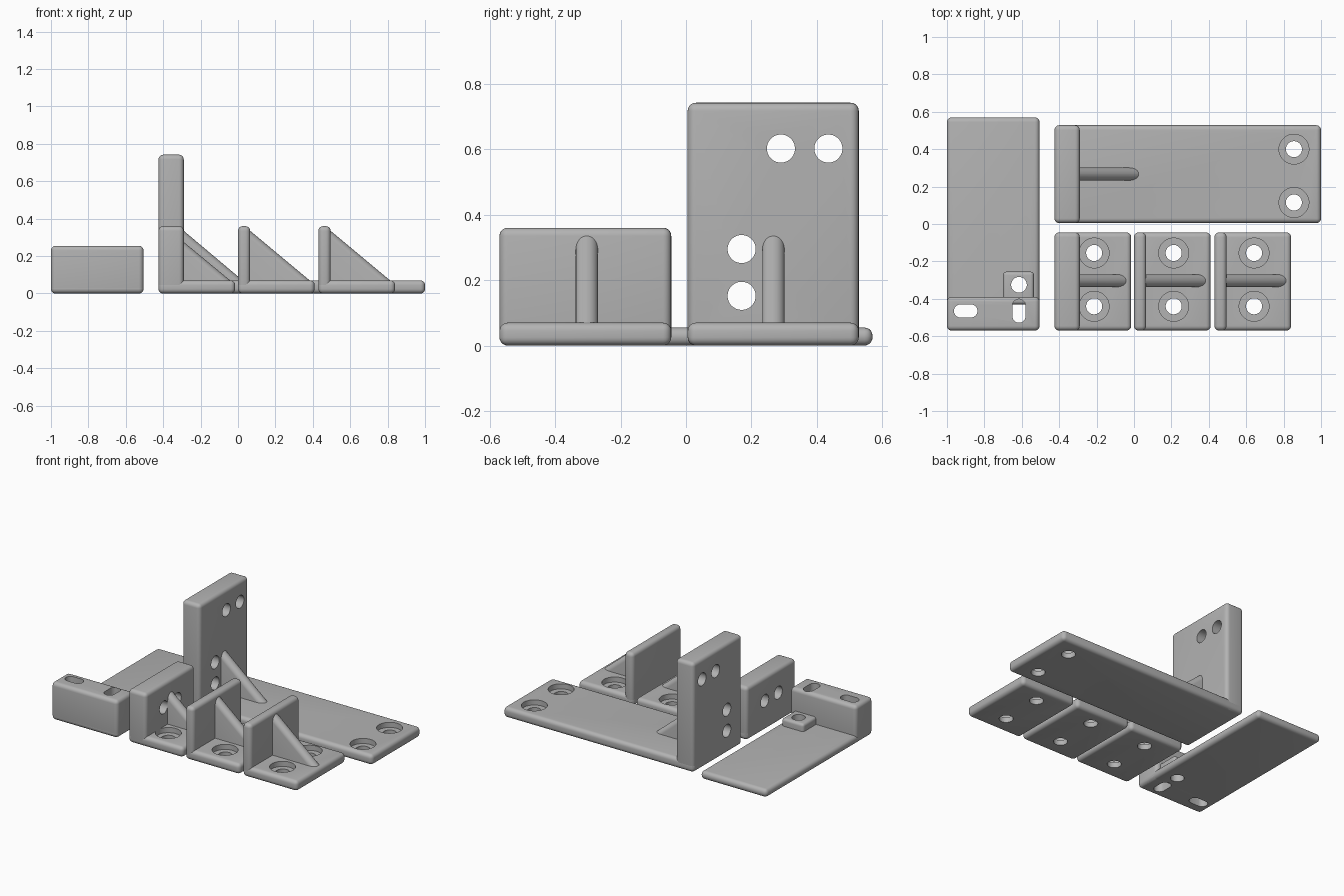
import bpy, bmesh, math
from mathutils import Vector, Matrix

if "Cube" in bpy.data.objects:
    bpy.data.objects.remove(bpy.data.objects["Cube"])

grey = bpy.data.materials.new("plain grey")
grey.use_nodes = True
COLOR = (0.45, 0.45, 0.45, 1)
grey.diffuse_color = COLOR
grey.node_tree.nodes["Principled BSDF"].inputs["Base Color"].default_value = COLOR


def finish(name, bm):
    bmesh.ops.recalc_face_normals(bm, faces=bm.faces)
    mesh = bpy.data.meshes.new(name)
    bm.to_mesh(mesh)
    bm.free()
    mesh.materials.append(grey)
    obj = bpy.data.objects.new(name, mesh)
    bpy.context.collection.objects.link(obj)
    return obj


def box(name, x, y, z, radius=0.025):
    """Box with rounded edges, given as (low, high) ranges."""
    bm = bmesh.new()
    bmesh.ops.create_cube(bm, size=1)
    for v in bm.verts:
        v.co = [lo + (c + 0.5) * (hi - lo) for c, (lo, hi) in zip(v.co, (x, y, z))]
    bmesh.ops.bevel(bm, geom=bm.edges[:], offset=radius, segments=5,
                    profile=0.5, affect='EDGES')
    return finish(name, bm)


def rib(name, x_wall, x_tip, z_top, y, z_plate=0.07, half=0.034):
    """Triangular brace whose sloping edge is rounded."""
    slope = (z_top - z_plate) / (x_tip - x_wall)
    back, low = x_wall - 0.02, z_plate - 0.01
    profile = [(back, low), (x_tip + 0.01 / slope, low), (back, z_top + 0.02 * slope)]
    bm = bmesh.new()
    face = bm.faces.new([bm.verts.new((px, y - half, pz)) for px, pz in profile])
    new = bmesh.ops.extrude_face_region(bm, geom=[face])["geom"]
    bmesh.ops.translate(bm, vec=(0, 2 * half, 0),
                        verts=[v for v in new if isinstance(v, bmesh.types.BMVert)])
    sloped = [e for e in bm.edges if abs(e.verts[0].co.x - e.verts[1].co.x) > 0.05
              and abs(e.verts[0].co.z - e.verts[1].co.z) > 0.05]
    bmesh.ops.bevel(bm, geom=sloped, offset=half * 0.97, segments=6, profile=0.5,
                    affect='EDGES', clamp_overlap=False)
    return finish(name, bm)


def slot_cutter(center, radius, depth, axis='Z', stretch=(0, 0)):
    """Round cutter, stretched into a slot when asked."""
    bm = bmesh.new()
    bmesh.ops.create_cone(bm, cap_ends=True, segments=32, radius1=radius,
                          radius2=radius, depth=depth,
                          matrix=Matrix.Rotation(math.radians(0.5 * 360 / 32), 4, 'Z'))
    for v in bm.verts:
        v.co.x += math.copysign(stretch[0], v.co.x)
        v.co.y += math.copysign(stretch[1], v.co.y)
    turn = Matrix.Rotation(math.pi / 2, 4, 'Y') if axis == 'X' else Matrix()
    bmesh.ops.transform(bm, matrix=Matrix.Translation(Vector(center)) @ turn, verts=bm.verts)
    obj = finish("cutter", bm)
    obj.hide_render = True
    return obj


def cut(obj, *args, **kw):
    cutter = slot_cutter(*args, **kw)
    mod = obj.modifiers.new("hole", 'BOOLEAN')
    mod.operation, mod.solver, mod.object = 'DIFFERENCE', 'EXACT', cutter
    bpy.context.view_layer.objects.active = obj
    bpy.ops.object.modifier_apply(modifier=mod.name)
    bpy.data.objects.remove(cutter)


def screw_hole(plate, x, y, z_top=0.07):
    """Through hole with a wider recess for the screw head."""
    cut(plate, (x, y, z_top), 0.08, 0.07)
    cut(plate, (x, y, 0), 0.043, 0.4)


parts = []

# Flat base with raised end block and small boss
base = box("slotted_base_plate", (-1, -0.505), (-0.57, 0.57), (0, 0.055))
block = box("slotted_end_block", (-1, -0.505), (-0.57, -0.39), (0, 0.255))
boss = box("base_boss", (-0.7, -0.535), (-0.43, -0.255), (0.01, 0.105), 0.018)
for part in (base, block):
    cut(part, (-0.9, -0.465, 0.1), 0.035, 0.6, stretch=(0.028, 0))
    cut(part, (-0.615, -0.465, 0.1), 0.035, 0.6, stretch=(0, 0.028))
for part in (base, boss):
    cut(part, (-0.615, -0.325, 0.1), 0.042, 0.6)
parts += [base, block, boss]

# Tall bracket on a long plate
plate = box("long_plate", (-0.425, 1), (0.005, 0.528), (0, 0.07))
wall = box("tall_wall", (-0.425, -0.29), (0.005, 0.528), (0, 0.742))
for y in (0.115, 0.4):
    screw_hole(plate, 0.855, y)
for y, z in ((0.29, 0.602), (0.435, 0.602), (0.17, 0.295), (0.17, 0.152)):
    cut(wall, (-0.36, y, z), 0.043, 0.4, axis='X')
parts += [plate, wall, rib("tall_wall_rib", -0.29, 0.025, 0.335, 0.267)]

# Three short brackets: left edge, wall thickness, rib height
for label, x, thick, rib_top in (("thick", -0.425, 0.135, 0.275),
                                 ("middle", 0, 0.065, 0.335),
                                 ("end", 0.43, 0.065, 0.335)):
    span = (-0.57, -0.045)
    plate = box(label + "_bracket_plate", (x, x + 0.41), span, (0, 0.07))
    wall = box(label + "_bracket_wall", (x, x + thick), span, (0, 0.36))
    brace = rib(label + "_bracket_rib", x + thick, x + 0.383, rib_top, -0.303)
    for y in (-0.155, -0.44):
        screw_hole(plate, x + 0.212, y)
    if label == "thick":
        for y in (-0.235, -0.38):
            cut(wall, (x, y, 0.2), 0.043, 0.5, axis='X')
    parts += [plate, wall, brace]

# Smooth rounded edges, crisp corners
bpy.ops.object.select_all(action='DESELECT')
for obj in parts:
    obj.select_set(True)
bpy.context.view_layer.objects.active = parts[0]
bpy.ops.object.shade_smooth_by_angle(angle=math.radians(35))
